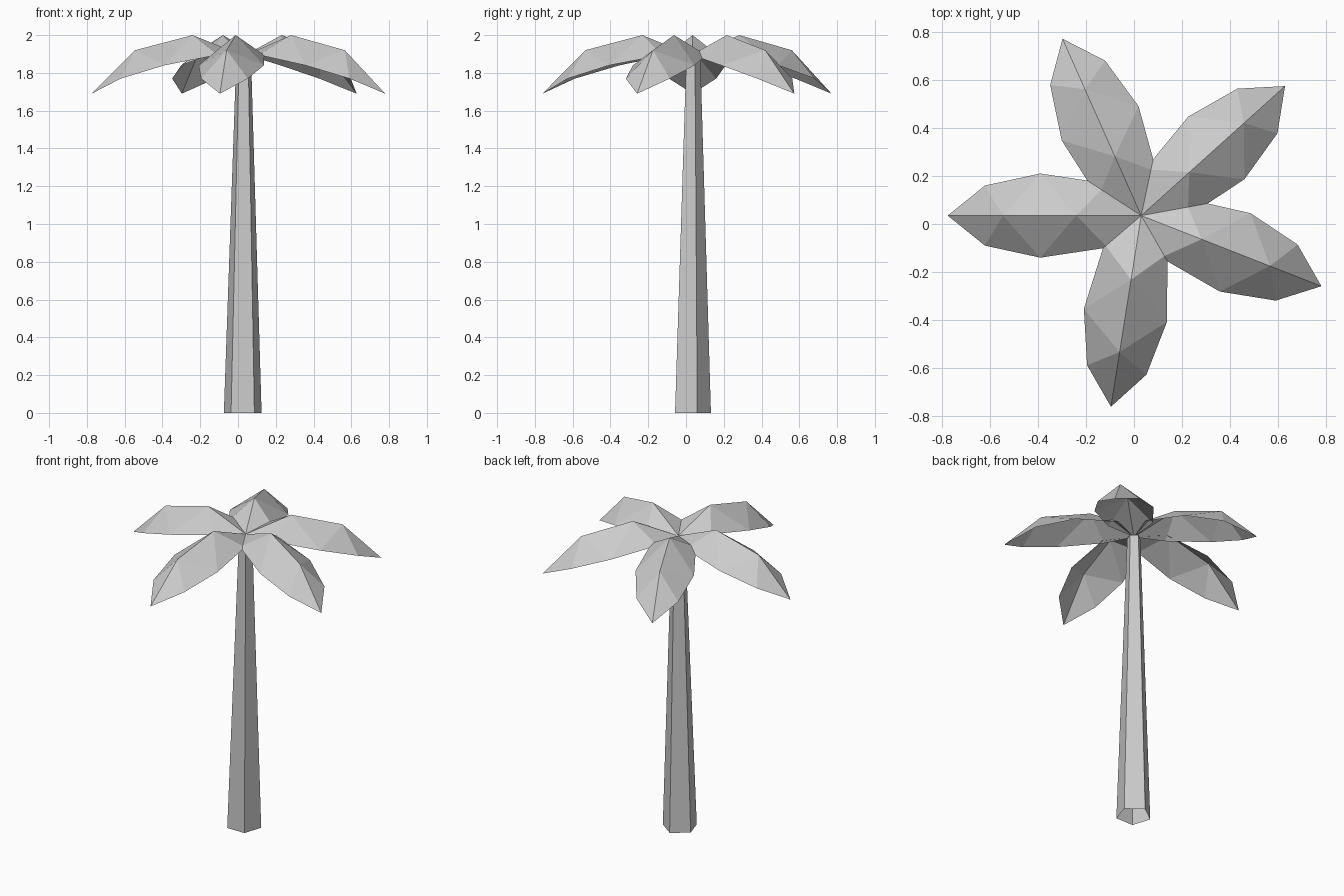
import bpy
import bmesh
from math import cos, sin, radians

cube = bpy.data.objects.get("Cube")
if cube:
    bpy.data.objects.remove(cube, do_unlink=True)

grey = bpy.data.materials.new("plain_grey")
grey.use_nodes = True
color = (0.6, 0.6, 0.6, 1)
grey.diffuse_color = color
grey.node_tree.nodes["Principled BSDF"].inputs["Base Color"].default_value = color


def finish(name, bm):
    mesh = bpy.data.meshes.new(name)
    bm.to_mesh(mesh)
    bm.free()
    mesh.materials.append(grey)
    obj = bpy.data.objects.new(name, mesh)
    bpy.context.collection.objects.link(obj)
    return obj


# Tapered five-sided trunk, open at both ends
bm = bmesh.new()
rings = []
for radius, cx, cy, z in ((0.105, 0.025, 0.027, 0), (0.041, 0.03, 0.035, 1.885)):
    ring = []
    for i in range(5):
        a = radians(18 + 72 * i)
        ring.append(bm.verts.new((cx + radius * cos(a), cy + radius * sin(a), z)))
    rings.append(ring)
low, high = rings
for i in range(5):
    j = (i + 1) % 5
    bm.faces.new((low[i], low[j], high[j], high[i]))
finish("trunk", bm)

# Frond profile: ridge as (reach, height), edge as (reach, half width, height)
RIDGE = ((0, 1.89), (0.27, 2.0), (0.575, 1.92), (0.805, 1.69))
EDGE = ((0.14, 0.133, 1.895), (0.42, 0.175, 1.84), (0.65, 0.125, 1.77))


def frond(name, angle):
    bm = bmesh.new()
    ridge = [bm.verts.new((r, 0, z)) for r, z in RIDGE]
    for side in (1, -1):
        edge = [bm.verts.new((r, side * w, z)) for r, w, z in EDGE]
        tris = [(ridge[i], edge[i], ridge[i + 1]) for i in range(3)]
        tris += [(edge[i], edge[i + 1], ridge[i + 1]) for i in range(2)]
        for tri in tris:
            bm.faces.new(tri if side < 0 else tri[::-1])
    obj = finish(name, bm)
    obj.location = (0.03, 0.035, 0)
    obj.rotation_euler.z = radians(angle)


# Five drooping fronds, unevenly spread around the crown
for n, angle in enumerate((180, 114, 42, -21.4, -99)):
    frond(f"frond_{n + 1}", angle)
